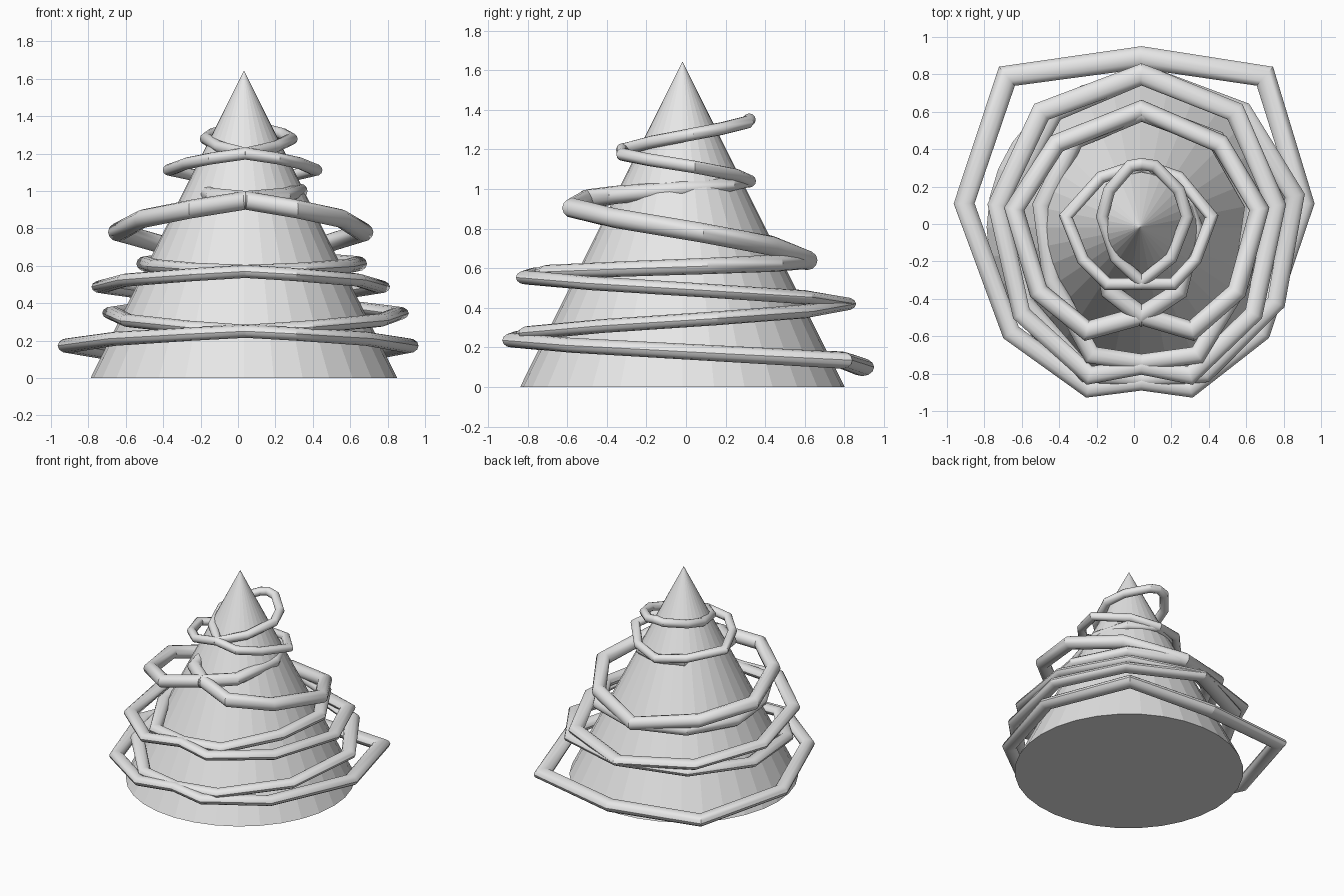
import bpy, bmesh, math
from mathutils import Vector

if "Cube" in bpy.data.objects:
    bpy.data.objects.remove(bpy.data.objects["Cube"])

CX = 0.04      # seam line where left and right garland halves meet
SIDES = 12

grey = bpy.data.materials.new("light_grey")
grey.diffuse_color = (0.8, 0.8, 0.8, 1)
grey.use_nodes = True
grey.node_tree.nodes["Principled BSDF"].inputs["Base Color"].default_value = grey.diffuse_color


def sweep(name, pts, widths, heights):
    """Tube with an elliptical section, mitred at every bend."""
    bm = bmesh.new()
    rings = []
    last = len(pts) - 1
    for i, p in enumerate(pts):
        a = (p - pts[i - 1]).xy.normalized() if i > 0 else None
        b = (pts[i + 1] - p).xy.normalized() if i < last else None
        if a and b:
            t = (a + b).normalized()
            stretch = 1 / max(0.6, t.dot(a))
        else:                       # ends lie flat on the seam plane
            d = a or b
            t = Vector((math.copysign(1, d.x), 0))
            stretch = 1 / max(0.6, abs(d.x))
        n = Vector((-t.y, t.x, 0)) * stretch
        ring = []
        for k in range(SIDES):
            ang = 2 * math.pi * k / SIDES
            off = n * widths[i] * math.cos(ang)
            off.z = heights[i] * math.sin(ang)
            ring.append(bm.verts.new(p + off))
        rings.append(ring)
    for r, s in zip(rings, rings[1:]):
        for k in range(SIDES):
            j = (k + 1) % SIDES
            bm.faces.new((r[k], r[j], s[j], s[k]))
    bm.faces.new(rings[0])
    bm.faces.new(rings[-1])
    bmesh.ops.recalc_face_normals(bm, faces=bm.faces)
    me = bpy.data.meshes.new(name)
    bm.to_mesh(me)
    bm.free()
    me.materials.append(grey)
    ob = bpy.data.objects.new(name, me)
    bpy.context.collection.objects.link(ob)
    bpy.ops.object.select_all(action='DESELECT')
    ob.select_set(True)
    bpy.context.view_layer.objects.active = ob
    bpy.ops.object.shade_smooth_by_angle(angle=math.radians(35))


def garland(name, xy, z, w, h, left=1.0):
    """Half loop on each side; height climbs evenly along the path."""
    for side, s in (("right", 1.0), ("left", -left)):
        flat = [Vector((CX + s * x, y, 0)) for x, y in xy]
        run = [0.0]
        for a, b in zip(flat, flat[1:]):
            run.append(run[-1] + (b - a).length)
        f = [r / run[-1] for r in run]
        for p, t in zip(flat, f):
            p.z = z[0] + (z[1] - z[0]) * t
        sweep(f"{name}_{side}", flat,
              [w[0] + (w[1] - w[0]) * t for t in f],
              [h[0] + (h[1] - h[0]) * t for t in f])


# Tree body
bpy.ops.mesh.primitive_cone_add(vertices=32, radius1=0.82, radius2=0, depth=1.645,
                                location=(0.032, -0.018, 0.8225))
tree = bpy.context.object
tree.name = "tree_cone"
tree.data.materials.append(grey)

# Garland, from the bottom loop to the top loop
garland("garland_1", [(0, .89), (.66, .79), (.87, .11), (.64, -.58), (.26, -.88), (0, -.845)],
        (.10, .25), (.06, .045), (.045, .035), 1.09)
garland("garland_2", [(0, -.83), (.34, -.80), (.72, -.42), (.82, .15), (.54, .60), (0, .80)],
        (.25, .42), (.045, .055), (.035, .035), .87)
garland("garland_3", [(0, .80), (.50, .60), (.72, .10), (.60, -.48), (.26, -.81), (0, -.76)],
        (.42, .57), (.055, .045), (.035, .035), 1.07)
garland("garland_4", [(0, -.74), (.30, -.70), (.54, -.30), (.60, .10), (.40, .45), (0, .60)],
        (.57, .64), (.045, .05), (.035, .045), .89)
garland("garland_5", [(0, .61), (.42, .43), (.63, .08), (.51, -.36), (.27, -.57), (0, -.49)],
        (.64, .95), (.05, .05), (.05, .05), 1.08)
garland("garland_6", [(0, -.49), (.20, -.36), (.29, -.02), (.20, .22), (0, .31)],
        (.95, 1.04), (.05, .032), (.05, .032), .85)
garland("garland_7", [(0, .32), (.20, .25), (.375, .04), (.29, -.19), (.17, -.32), (0, -.32)],
        (1.04, 1.20), (.032, .032), (.032, .032), 1.08)
garland("garland_8", [(0, -.31), (.16, -.18), (.245, .04), (.20, .18), (.07, .31), (0, .32)],
        (1.20, 1.35), (.032, .032), (.032, .032), .86)
